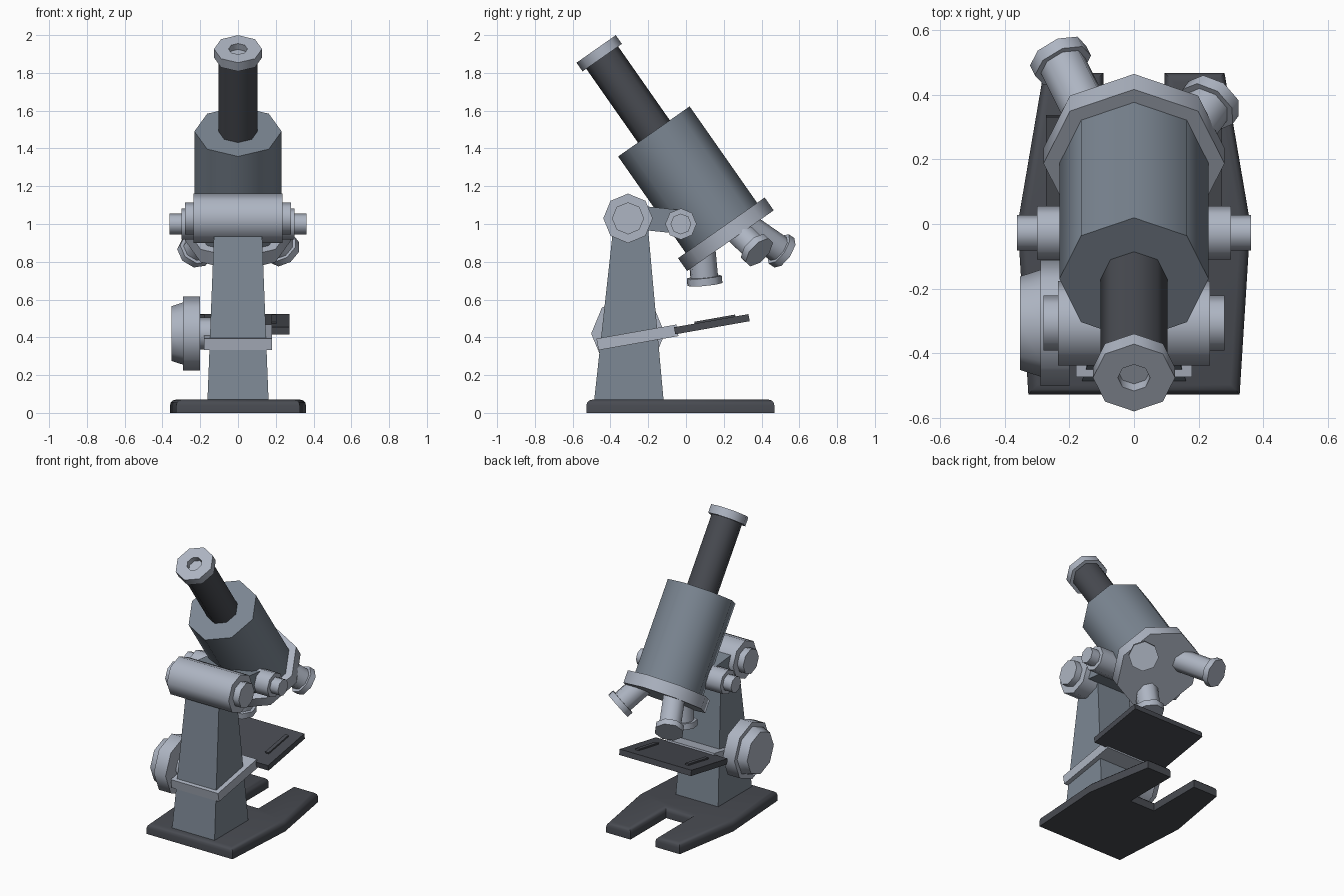
import bpy, bmesh, math
from mathutils import Matrix, Vector

if "Cube" in bpy.data.objects:
    bpy.data.objects.remove(bpy.data.objects["Cube"])

T, R = Matrix.Translation, lambda a, ax: Matrix.Rotation(math.radians(a), 4, ax)


def material(name, rgb):
    m = bpy.data.materials.new(name)
    m.diffuse_color = (*rgb, 1)
    m.use_nodes = True
    m.node_tree.nodes["Principled BSDF"].inputs["Base Color"].default_value = m.diffuse_color
    return m


METAL = material("light metal", (0.42, 0.46, 0.54))
GRAY = material("blue gray paint", (0.20, 0.24, 0.29))
DARK = material("dark gray", (0.065, 0.07, 0.083))


def finish(name, bm, mat, matrix=Matrix(), sharp=50):
    """Store the mesh: smooth faces, sharp edges above the angle."""
    bmesh.ops.recalc_face_normals(bm, faces=bm.faces)
    for f in bm.faces:
        f.smooth = True
    for e in bm.edges:
        e.smooth = e.calc_face_angle(0) < math.radians(sharp)
    me = bpy.data.meshes.new(name)
    bm.to_mesh(me)
    bm.free()
    me.transform(matrix)
    me.materials.append(mat)
    ob = bpy.data.objects.new(name, me)
    bpy.context.collection.objects.link(ob)
    return ob


def lathe(name, profile, mat, matrix=Matrix(), n=8):
    """Octagonal turned part from (radius, height) points, closed at both ends."""
    bm = bmesh.new()
    rings = [[bm.verts.new((r * math.cos(i * math.tau / n), r * math.sin(i * math.tau / n), z))
              for i in range(n)] for r, z in profile]
    for a, b in zip(rings, rings[1:]):
        for i in range(n):
            j = (i + 1) % n
            bm.faces.new((a[i], a[j], b[j], b[i]))
    bm.faces.new(rings[0])
    bm.faces.new(rings[-1])
    return finish(name, bm, mat, matrix)


def x_cylinder(name, r, half, y, z, mat):
    return lathe(name, [(r, -half), (r, half)], mat, T((0, y, z)) @ R(90, 'Y'))


def block(name, low, high, mat, matrix=Matrix()):
    """Box or taper; low/high = (half x, y min, y max, z)."""
    bm = bmesh.new()
    v = [[bm.verts.new(p) for p in ((-h, a, z), (h, a, z), (h, b, z), (-h, b, z))]
         for h, a, b, z in (low, high)]
    bm.faces.new(v[0])
    bm.faces.new(v[1])
    for i in range(4):
        j = (i + 1) % 4
        bm.faces.new((v[0][i], v[0][j], v[1][j], v[1][i]))
    return finish(name, bm, mat, matrix, 20)


# Forked foot with rounded top edge
half = [(0.327, -0.527), (0.36, 0.0), (0.28, 0.468), (0.095, 0.468), (0.095, 0.08)]
outline = half + [(-x, y) for x, y in reversed(half)]
bm = bmesh.new()
face = bm.faces.new([bm.verts.new((x, y, 0)) for x, y in outline])
ext = bmesh.ops.extrude_face_region(bm, geom=[face])
top = [g for g in ext["geom"] if isinstance(g, bmesh.types.BMVert)]
bmesh.ops.translate(bm, verts=top, vec=(0, 0, 0.07))
edges = [e for e in bm.edges if all(v.co.z > 0.06 for v in e.verts)]
bmesh.ops.bevel(bm, geom=edges, offset=0.03, segments=3, profile=0.5, affect='EDGES')
finish("base", bm, DARK, sharp=40)

# Tapered column
block("column", (0.162, -0.487, -0.118, 0.06), (0.125, -0.383, -0.203, 1.0), GRAY)

# Collar, stage plate and slide clips share one tilted frame
stage = T((0, -0.257, 0.40)) @ R(10, 'X')
block("stage_collar", (0.18, -0.215, 0.215, -0.031), (0.18, -0.215, 0.215, 0.031), METAL, stage)
block("stage_plate", (0.273, 0.20, 0.60, -0.019), (0.273, 0.20, 0.60, 0.019), DARK, stage)
for side in (-1, 1):
    block("slide_clip", (0.013, 0.31, 0.53, 0.015), (0.013, 0.31, 0.53, 0.029), DARK,
          stage @ T((side * 0.19, 0, 0)))

# Large focus wheel on the left with its axle
lathe("focus_wheel", [(0.195, 0.20), (0.195, 0.29), (0.165, 0.29), (0.145, 0.352)], METAL,
      T((0, -0.307, 0.42)) @ R(-90, 'Y'))
lathe("focus_axle", [(0.085, 0.0), (0.085, 0.21)], METAL, T((0, -0.307, 0.42)) @ R(-90, 'Y'))

# Hinge barrel, arm and side knobs
x_cylinder("hinge_barrel", 0.131, 0.235, -0.307, 1.03, METAL)
x_cylinder("hinge_pin", 0.085, 0.28, -0.307, 1.03, METAL)
block("tilt_arm", (0.2, 0, 0.31, -0.063), (0.2, 0, 0.31, 0.063), GRAY,
      T((0, -0.307, 1.04)) @ R(-6, 'X'))
x_cylinder("fine_knob", 0.083, 0.30, -0.027, 1.0, METAL)
x_cylinder("fine_knob_tip", 0.055, 0.362, -0.027, 1.0, METAL)

# Tilted optical tube: local z runs up towards the eyepiece
tube = T((0, -0.17, 1.49)) @ R(35, 'X')
lathe("body_tube", [(0.231, -0.64), (0.231, 0)], GRAY, tube)
lathe("eyepiece_tube", [(0.103, -0.05), (0.103, 0.49)], DARK, tube)
lathe("eyepiece_cap", [(0.127, 0.477), (0.127, 0.533), (0.05, 0.533), (0.05, 0.495)], METAL, tube)
lathe("nosepiece", [(0.28, -0.706), (0.28, -0.623)], METAL, tube)

# Three splayed objectives of different length
for angle, length in ((20, 0.16), (140, 0.25), (260, 0.13)):
    m = tube @ T((0, 0, -0.706)) @ R(angle, 'Z') @ T((0.182, 0, 0)) @ R(150, 'Y')
    lathe("objective", [(0.074, -0.05), (0.074, length - 0.04), (0.094, length - 0.04),
                        (0.094, length)], METAL, m)
